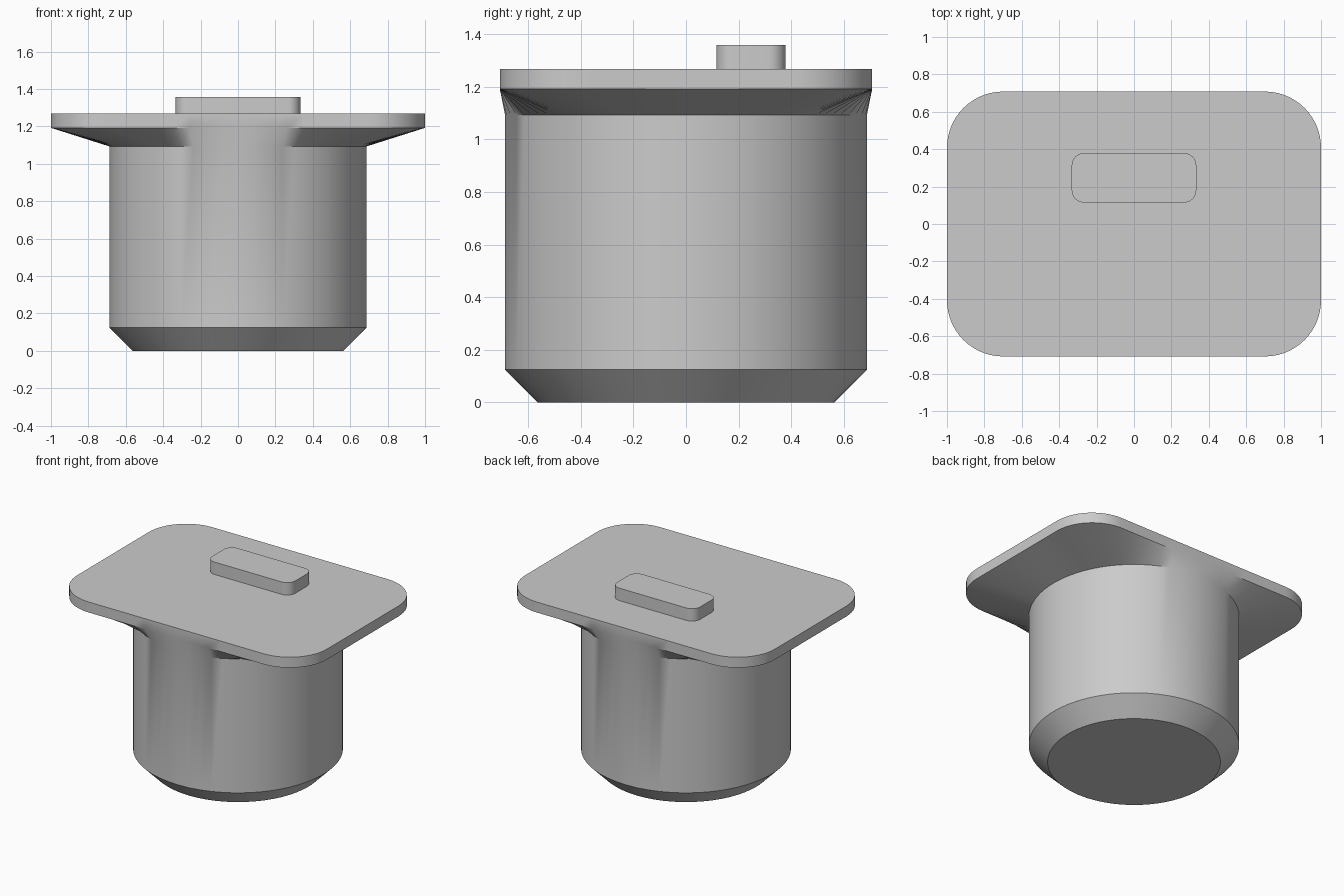
import bpy
import bmesh
import math
from mathutils import Vector

old = bpy.data.objects.get("Cube")
if old:
    bpy.data.objects.remove(old, do_unlink=True)

grey = bpy.data.materials.new("light_grey")
grey.use_nodes = True
colour = (0.6, 0.6, 0.6, 1)
grey.diffuse_color = colour
grey.node_tree.nodes["Principled BSDF"].inputs["Base Color"].default_value = colour


def rounded_rectangle(hx, hy, radius, arc_steps, side_steps):
    """Outline with quarter-circle corners and evenly divided sides."""
    corners = []
    for i, (sx, sy) in enumerate([(1, 1), (-1, 1), (-1, -1), (1, -1)]):
        centre = Vector((sx * (hx - radius), sy * (hy - radius)))
        for k in range(arc_steps + 1):
            a = (i + k / arc_steps) * math.pi / 2
            corners.append(centre + radius * Vector((math.cos(a), math.sin(a))))
    outline = []
    for i, p in enumerate(corners):
        outline.append(p)
        if i % (arc_steps + 1) == arc_steps:
            q = corners[(i + 1) % len(corners)]
            outline += [p.lerp(q, k / side_steps) for k in range(1, side_steps)]
    return outline


def loft(name, sections, y=0):
    """Skin a stack of (outline, height) sections and cap both ends."""
    bm = bmesh.new()
    rings = [[bm.verts.new((p.x, p.y + y, z)) for p in outline]
             for outline, z in sections]
    for low, high in zip(rings, rings[1:]):
        for i in range(len(low)):
            j = (i + 1) % len(low)
            bm.faces.new((low[i], low[j], high[j], high[i]))
    bm.faces.new(rings[0][::-1])
    bm.faces.new(rings[-1])
    mesh = bpy.data.meshes.new(name)
    bm.to_mesh(mesh)
    bm.free()
    mesh.materials.append(grey)
    obj = bpy.data.objects.new(name, mesh)
    bpy.context.collection.objects.link(obj)
    bpy.ops.object.select_all(action="DESELECT")
    obj.select_set(True)
    bpy.context.view_layer.objects.active = obj
    bpy.ops.object.shade_smooth_by_angle(angle=math.radians(30))
    return obj


plate = rounded_rectangle(1, 0.708, 0.3, 14, 16)


def circle(radius):
    """Circle whose points line up with those of the plate outline."""
    return [p.normalized() * radius for p in plate]


# Chamfered round body flaring out into the rounded top plate
loft("body_and_top_plate", [
    (circle(0.565), 0), (circle(0.688), 0.124), (circle(0.688), 1.093),
    (plate, 1.192), (plate, 1.268)])

# Raised pad towards the back of the plate
pad = rounded_rectangle(0.333, 0.132, 0.065, 8, 1)
loft("raised_pad", [(pad, 1.26), (pad, 1.358)], y=0.247)
